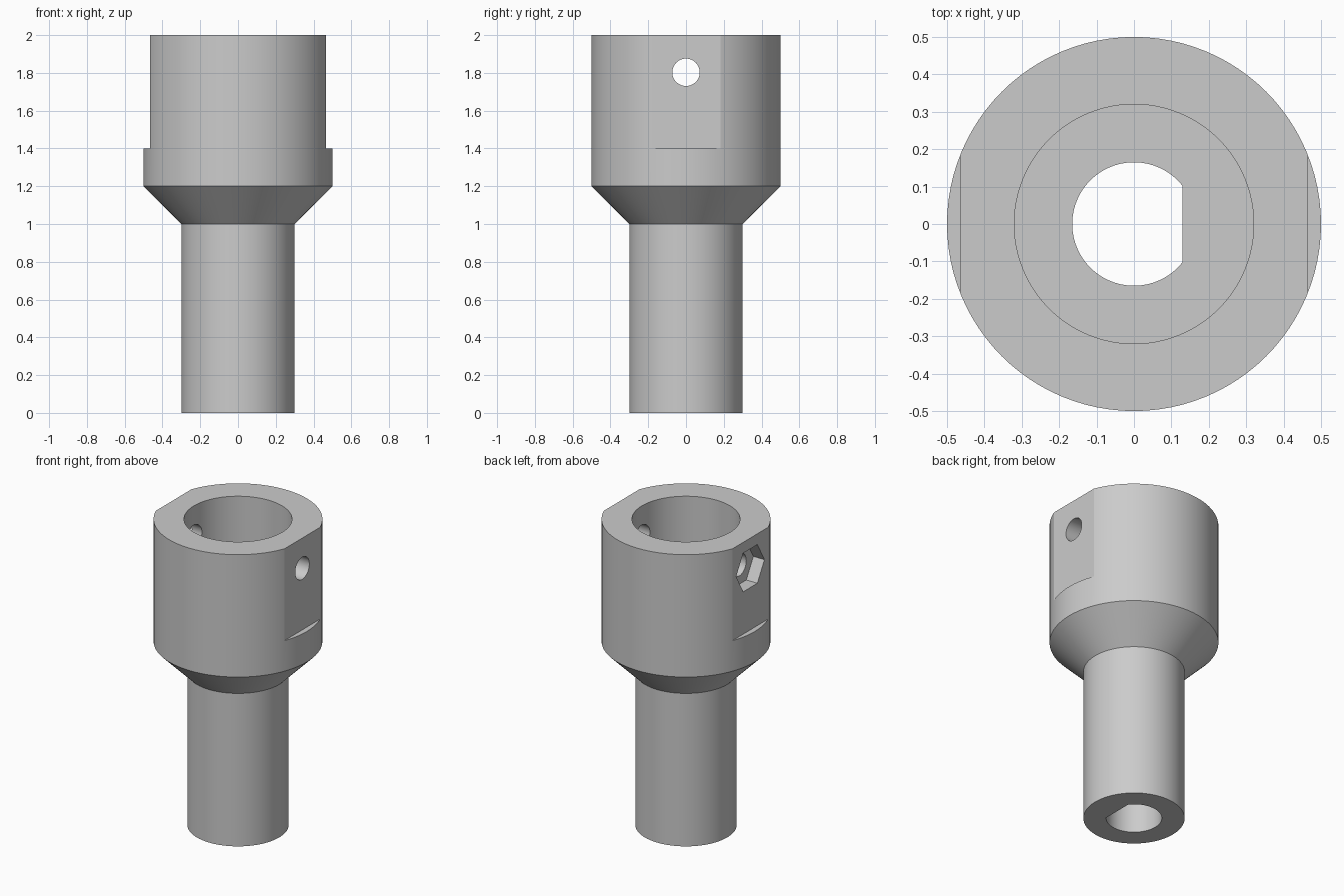
import bpy, bmesh, math
from mathutils import Matrix

SEGMENTS = 96
cube = bpy.data.objects.get("Cube")
if cube:
    bpy.data.objects.remove(cube, do_unlink=True)

grey = bpy.data.materials.new("plain grey")
grey.use_nodes = True
colour = (0.6, 0.6, 0.6, 1)
grey.diffuse_color = colour
grey.node_tree.nodes["Principled BSDF"].inputs["Base Color"].default_value = colour


def make_object(name, bm):
    bmesh.ops.recalc_face_normals(bm, faces=bm.faces)
    mesh = bpy.data.meshes.new(name)
    bm.to_mesh(mesh)
    bm.free()
    mesh.materials.append(grey)
    obj = bpy.data.objects.new(name, mesh)
    bpy.context.collection.objects.link(obj)
    return obj


def lathe(name, profile):
    """Solid of revolution from (radius, height) rings, capped at both ends."""
    bm = bmesh.new()
    rings = []
    for r, z in profile:
        ring = bmesh.ops.create_circle(bm, segments=SEGMENTS, radius=r,
                                       matrix=Matrix.Translation((0, 0, z)))
        rings.append(ring["verts"])
    for a, b in zip(rings, rings[1:]):
        for i in range(SEGMENTS):
            j = (i + 1) % SEGMENTS
            bm.faces.new((a[i], a[j], b[j], b[i]))
    bm.faces.new(rings[0])
    bm.faces.new(rings[-1])
    return make_object(name, bm)


def box(name, low, high):
    bm = bmesh.new()
    size = [h - l for l, h in zip(low, high)]
    mid = [(h + l) / 2 for l, h in zip(low, high)]
    bmesh.ops.create_cube(bm, size=1, matrix=Matrix.Translation(mid) @ Matrix.Diagonal((*size, 1)))
    return make_object(name, bm)


def cross_prism(name, radius, sides, x0, x1, z, turn=0):
    """Prism lying along x between x0 and x1."""
    bm = bmesh.new()
    matrix = (Matrix.Translation(((x0 + x1) / 2, 0, z))
              @ Matrix.Rotation(math.pi / 2, 4, 'Y') @ Matrix.Rotation(turn, 4, 'Z'))
    bmesh.ops.create_cone(bm, cap_ends=True, segments=sides, radius1=radius,
                          radius2=radius, depth=x1 - x0, matrix=matrix)
    return make_object(name, bm)


def boolean(target, tool, operation='DIFFERENCE'):
    mod = target.modifiers.new(tool.name, 'BOOLEAN')
    mod.operation = operation
    mod.solver = 'EXACT'
    mod.object = tool
    bpy.context.view_layer.objects.active = target
    bpy.ops.object.modifier_apply(modifier=mod.name)
    bpy.data.objects.remove(tool, do_unlink=True)


# Stem, cone and socket head
coupler = lathe("shaft_coupler", [(0.3, 0), (0.3, 1), (0.5, 1.2), (0.5, 2)])

# Wide socket and D-shaped shaft bore
boolean(coupler, lathe("socket_bore", [(0.32, 1.2), (0.32, 2.1)]))
d_bore = lathe("shaft_bore", [(0.165, -0.1), (0.165, 1.3)])
boolean(d_bore, box("bore_flat", (0.13, -0.3, -0.2), (0.4, 0.3, 1.4)))
boolean(coupler, d_bore)

# Flats on both sides of the head
for side in (-1, 1):
    xs = sorted((side * 0.465, side * 0.7))
    boolean(coupler, box("side_flat", (xs[0], -0.6, 1.4), (xs[1], 0.6, 2.1)))

# Cross bolt hole and hexagonal nut pocket
boolean(coupler, cross_prism("bolt_hole", 0.0725, 48, -0.7, 0.7, 1.803))
boolean(coupler, cross_prism("nut_pocket", 0.146, 6, -0.7, -0.385, 1.803, math.pi / 6 * 0))

bpy.ops.object.select_all(action='DESELECT')
coupler.select_set(True)
bpy.context.view_layer.objects.active = coupler
bpy.ops.object.shade_smooth_by_angle(angle=math.radians(20))
